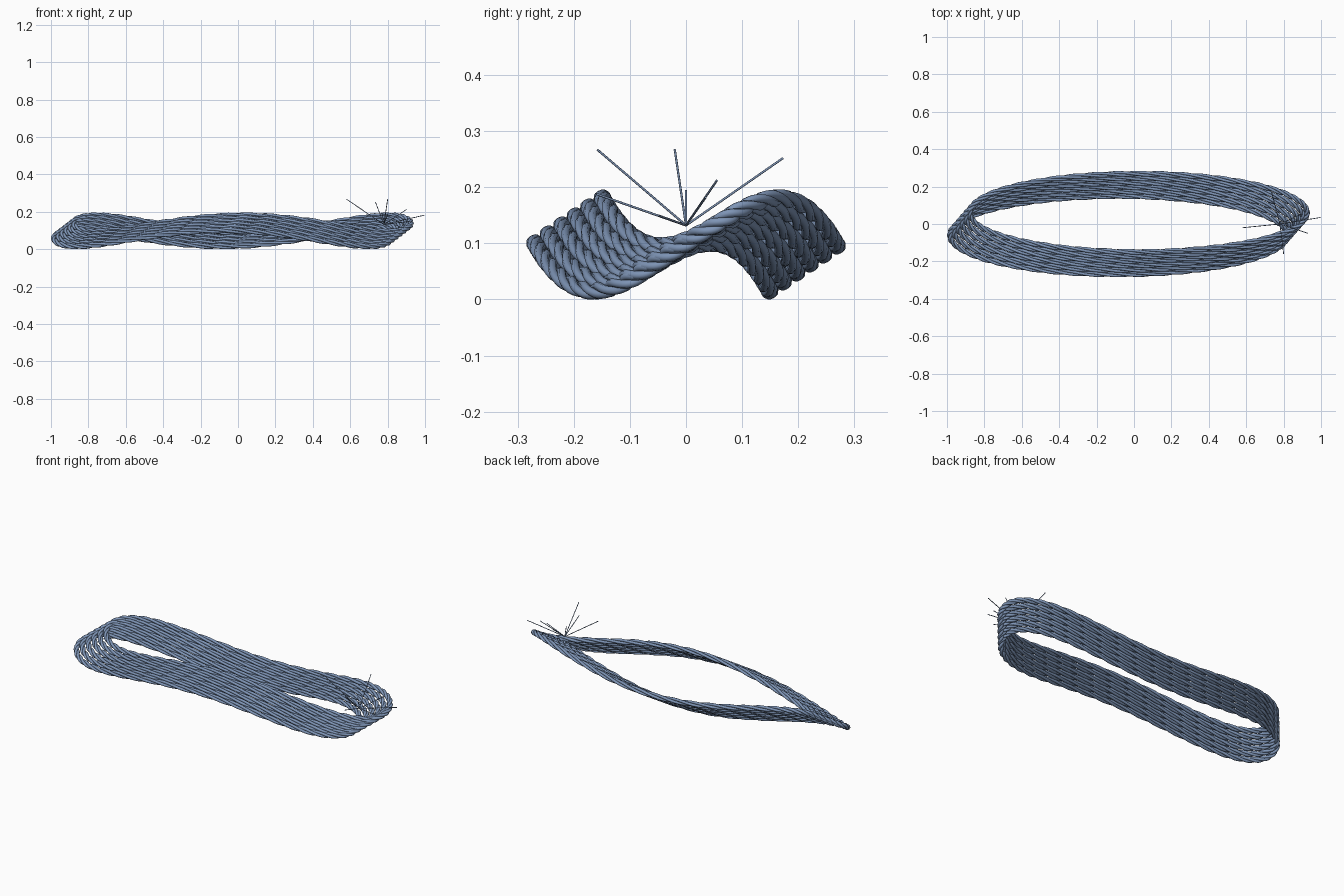
import bpy
from math import sin, cos, pi
from mathutils import Vector

cube = bpy.data.objects.get("Cube")
if cube:
    bpy.data.objects.remove(cube, do_unlink=True)

# Single blue-grey material
COLOR = (0.21, 0.30, 0.47, 1)
mat = bpy.data.materials.new("blue_grey_cord")
mat.use_nodes = True
mat.diffuse_color = COLOR
bsdf = mat.node_tree.nodes["Principled BSDF"]
bsdf.inputs["Base Color"].default_value = COLOR
bsdf.inputs["Roughness"].default_value = 0.7

LOOPS, STRANDS, TURNS, STEPS = 6, 3, 16, 400
CENTER = Vector((-0.03, 0, 0.098))
SHIFT = Vector((0.021, 0.024, 0.016))   # offset between neighbouring loops
RADIUS_X, RADIUS_Y, WAVE = 0.902, 0.209, 0.0425
STRAND_RADIUS, LAY_RADIUS = 0.0078, 0.0082


def tube(name, paths, radius, cyclic):
    """Sweep a round section along the paths and return a smooth mesh."""
    curve = bpy.data.curves.new(name, "CURVE")
    curve.dimensions = "3D"
    curve.bevel_depth = radius
    curve.bevel_resolution = 2
    curve.use_fill_caps = not cyclic
    for path in paths:
        spline = curve.splines.new("POLY")
        spline.points.add(len(path) - 1)
        for point, co in zip(spline.points, path):
            point.co = (*co, 1)
        spline.use_cyclic_u = cyclic
    obj = bpy.data.objects.new(name, curve)
    bpy.context.collection.objects.link(obj)
    curve.materials.append(mat)
    bpy.ops.object.select_all(action="DESELECT")
    obj.select_set(True)
    bpy.context.view_layer.objects.active = obj
    bpy.ops.object.convert(target="MESH")
    bpy.ops.object.shade_smooth_by_angle(angle=pi / 3)
    return obj


def strand_path(offset, phase):
    """One strand twisted around a wavy elliptical loop."""
    path = []
    for i in range(STEPS):
        t = 2 * pi * i / STEPS
        core = Vector((RADIUS_X * cos(t), RADIUS_Y * sin(t), WAVE * sin(3 * t)))
        tangent = Vector((-RADIUS_X * sin(t), RADIUS_Y * cos(t),
                          3 * WAVE * cos(3 * t))).normalized()
        normal = tangent.cross(Vector((0, 0, 1))).normalized()
        binormal = tangent.cross(normal)
        angle = TURNS * t + phase
        lay = normal * cos(angle) + binormal * sin(angle)
        path.append(CENTER + offset + core + lay * LAY_RADIUS)
    return path


# Stacked twisted rope loops
for n in range(LOOPS):
    offset = SHIFT * (n - (LOOPS - 1) / 2)
    strands = [strand_path(offset, 2 * pi * s / STRANDS) for s in range(STRANDS)]
    tube(f"rope_loop_{n + 1}", strands, STRAND_RADIUS, True)

# Stiff frayed fibres fanning out from one point
root = Vector((0.78, 0, 0.132))
tips = [(0.58, -0.02, 0.267), (0.80, -0.158, 0.267), (0.735, 0.173, 0.252),
        (0.998, 0.035, 0.182), (0.93, -0.05, 0.15), (0.80, -0.16, 0.188),
        (0.90, 0.055, 0.212), (0.77, 0, 0.195)]
tube("frayed_fibres", [[root, Vector(tip)] for tip in tips], 0.002, False)
